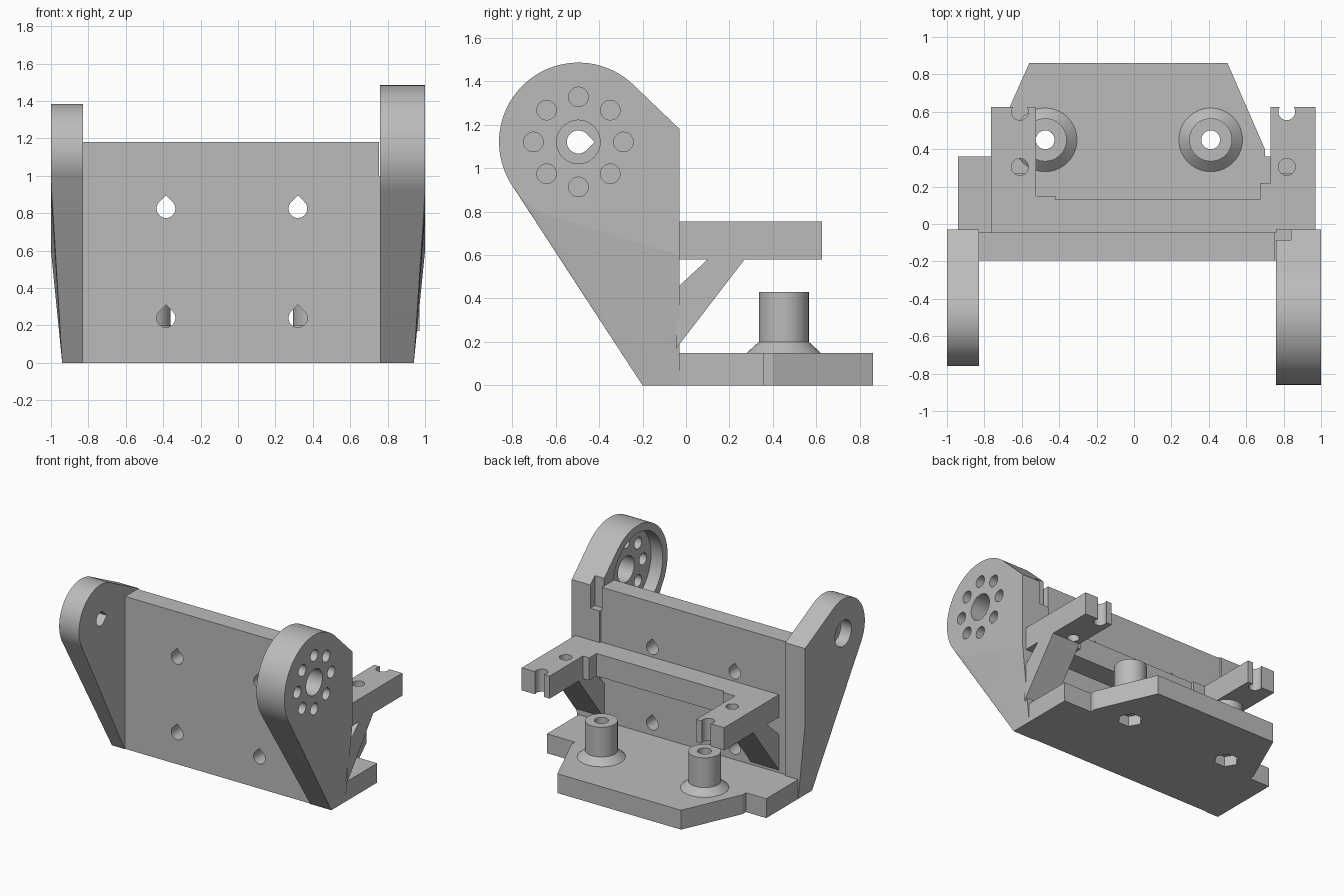
import bpy, bmesh, math

if "Cube" in bpy.data.objects:
    bpy.data.objects.remove(bpy.data.objects["Cube"])

grey = bpy.data.materials.new("plain_grey")
grey.use_nodes = True
grey.diffuse_color = (0.5, 0.5, 0.5, 1)
grey.node_tree.nodes["Principled BSDF"].inputs["Base Color"].default_value = (0.5, 0.5, 0.5, 1)


def place(axis, u, v, a):
    return {"x": (a, u, v), "y": (u, a, v), "z": (u, v, a)}[axis]


def finish(name, bm):
    bmesh.ops.recalc_face_normals(bm, faces=bm.faces[:])
    mesh = bpy.data.meshes.new(name)
    bm.to_mesh(mesh)
    bm.free()
    mesh.materials.append(grey)
    ob = bpy.data.objects.new(name, mesh)
    bpy.context.collection.objects.link(ob)
    return ob


def prism(name, pts, axis, a, b):
    """Extrude a 2D outline along an axis from a to b."""
    bm = bmesh.new()
    face = bm.faces.new([bm.verts.new(place(axis, u, v, a)) for u, v in pts])
    out = bmesh.ops.extrude_face_region(bm, geom=[face])
    step = place(axis, 0, 0, b - a)
    bmesh.ops.translate(bm, vec=step, verts=[g for g in out["geom"] if isinstance(g, bmesh.types.BMVert)])
    return finish(name, bm)


def rect(u0, u1, v0, v1):
    return [(u0, v0), (u1, v0), (u1, v1), (u0, v1)]


def circle(u, v, r, n=96):
    return [(u + r * math.cos(math.tau * i / n), v + r * math.sin(math.tau * i / n)) for i in range(n)]


def teardrop(u, v, r, point, n=72):
    """Round hole drawn out to a point in the given direction."""
    angles = [point + math.pi / 4 + 1.5 * math.pi * i / n for i in range(n + 1)]
    tip = r * math.sqrt(2)
    return [(u + r * math.cos(t), v + r * math.sin(t)) for t in angles] + [
        (u + tip * math.cos(point), v + tip * math.sin(point))]


def cut(ob, cutters):
    for c in cutters:
        mod = ob.modifiers.new("cut", "BOOLEAN")
        mod.operation = "DIFFERENCE"
        mod.solver = "EXACT"
        mod.object = c
    bpy.context.view_layer.update()
    graph = bpy.context.evaluated_depsgraph_get()
    mesh = bpy.data.meshes.new_from_object(ob.evaluated_get(graph))
    ob.modifiers.clear()
    ob.data = mesh
    for c in cutters:
        bpy.data.objects.remove(c)


def smooth(ob, degrees):
    bpy.ops.object.select_all(action="DESELECT")
    ob.select_set(True)
    bpy.context.view_layer.objects.active = ob
    bpy.ops.object.shade_smooth_by_angle(angle=math.radians(degrees))


PY, PZ = -0.495, 1.12          # pivot axis
BACK, TOP, BASE_TOP = -0.03, 1.18, 0.15


# Pivot arms: hull of a round head, a straight back edge and a narrower foot
def arm(name, side, inner, radius):
    pts = [(x, y, z) for x in (inner, 1) for y, z in circle(PY, PZ, radius)]
    pts += [(inner, BACK, TOP), (1, BACK, TOP), (1, BACK, 0.6)]
    pts += [(x, y, 0) for x in (inner, 0.94) for y in (-0.2, BACK)]
    bm = bmesh.new()
    verts = [bm.verts.new((side * x, y, z)) for x, y, z in pts]
    hull = bmesh.ops.convex_hull(bm, input=verts)
    loose = {g for g in hull["geom_interior"] + hull["geom_unused"] if isinstance(g, bmesh.types.BMVert)}
    bmesh.ops.delete(bm, geom=list(loose), context="VERTS")
    bmesh.ops.dissolve_limit(bm, angle_limit=0.01, verts=bm.verts[:], edges=bm.edges[:])
    return finish(name, bm)


horn_arm = arm("horn_arm", 1, 0.76, 0.365)
cutters = [prism("horn_pocket", circle(PY, PZ, 0.305), "x", 0.7, 0.86),
           prism("horn_centre_hole", circle(PY, PZ, 0.1), "x", 0.8, 1.1),
           prism("cable_notch", rect(-0.085, 0.1, 1.0, 1.5), "x", 0.7, 0.84)]
for u, v in circle(PY, PZ, 0.207, 8):
    cutters.append(prism("horn_screw_hole", circle(u, v, 0.045, 48), "x", 0.8, 1.1))
cut(horn_arm, cutters)
smooth(horn_arm, 5)

bearing_arm = arm("bearing_arm", -1, 0.83, 0.265)
cut(bearing_arm, [prism("axle_hole", teardrop(PY, PZ, 0.053, 0), "x", -1.1, -0.7),
                  prism("axle_recess", circle(PY, PZ, 0.1), "x", -1.1, -0.91)])
smooth(bearing_arm, 5)

# Upright wall with four pointed screw holes and a slit beside the horn arm
wall = prism("wall", rect(-0.83, 0.76, 0, TOP), "y", -0.195, -0.045)
cut(wall, [prism("wall_hole", teardrop(x, z, 0.05, math.pi / 2), "y", -0.3, 0.1)
           for x in (-0.385, 0.32) for z in (0.825, 0.24)]
    + [prism("wall_slit", rect(0.753, 0.8, 1.0, 1.3), "y", -0.3, 0.1)])
smooth(wall, 20)

# Base plate with side wings, screw holes and nut traps underneath
POSTS, POST_Y = (-0.475, 0.41), 0.45
base = prism("base_plate", [(-0.94, -0.045), (0.94, -0.045), (0.94, 0.36), (0.7, 0.36), (0.7, 0.4),
                            (0.5, 0.86), (-0.56, 0.86), (-0.765, 0.4), (-0.765, 0.36), (-0.94, 0.36)],
             "z", 0, BASE_TOP)
cut(base, [prism("post_hole", circle(x, POST_Y, 0.05, 48), "z", -0.1, 0.3) for x in POSTS]
    + [prism("nut_trap", circle(x, POST_Y, 0.09, 6), "z", -0.1, 0.08) for x in POSTS])
smooth(base, 20)

# Hollow posts with flared feet, made by revolving a profile
profile = [(0.05, BASE_TOP), (0.17, BASE_TOP), (0.115, 0.2), (0.115, 0.43), (0.05, 0.43)]
for side, x in zip(("right", "left"), POSTS):
    bm = bmesh.new()
    n = 64
    rings = [[bm.verts.new((x + u, POST_Y + v, z)) for u, v in circle(0, 0, r, n)] for r, z in profile]
    for a, b in zip(rings, rings[1:] + rings[:1]):
        for i in range(n):
            j = (i + 1) % n
            bm.faces.new((a[i], a[j], b[j], b[i]))
    smooth(finish(side + "_post", bm), 25)

# U-shaped mounting bracket with a round hole and an open-ended hole per prong
bracket = prism("mount_bracket", [(-0.765, -0.05), (0.97, -0.05), (0.97, 0.625), (0.73, 0.625),
                                  (0.73, 0.22), (0.675, 0.22), (0.675, 0.13), (-0.42, 0.13),
                                  (-0.42, 0.15), (-0.525, 0.15), (-0.525, 0.625), (-0.765, 0.625)],
                "z", 0.58, 0.755)
cut(bracket, [prism("mount_hole", circle(x, y, 0.045, 48), "z", 0.5, 0.9)
              for x in (-0.61, 0.817) for y in (0.305, 0.6)])
smooth(bracket, 20)

# Sloping braces under the prongs
for side, x0, x1 in (("right", -0.765, -0.525), ("left", 0.73, 0.97)):
    prism(side + "_brace", [(-0.045, 0.17), (0.27, 0.58), (0.1, 0.58), (-0.045, 0.445)], "x", x0, x1)
